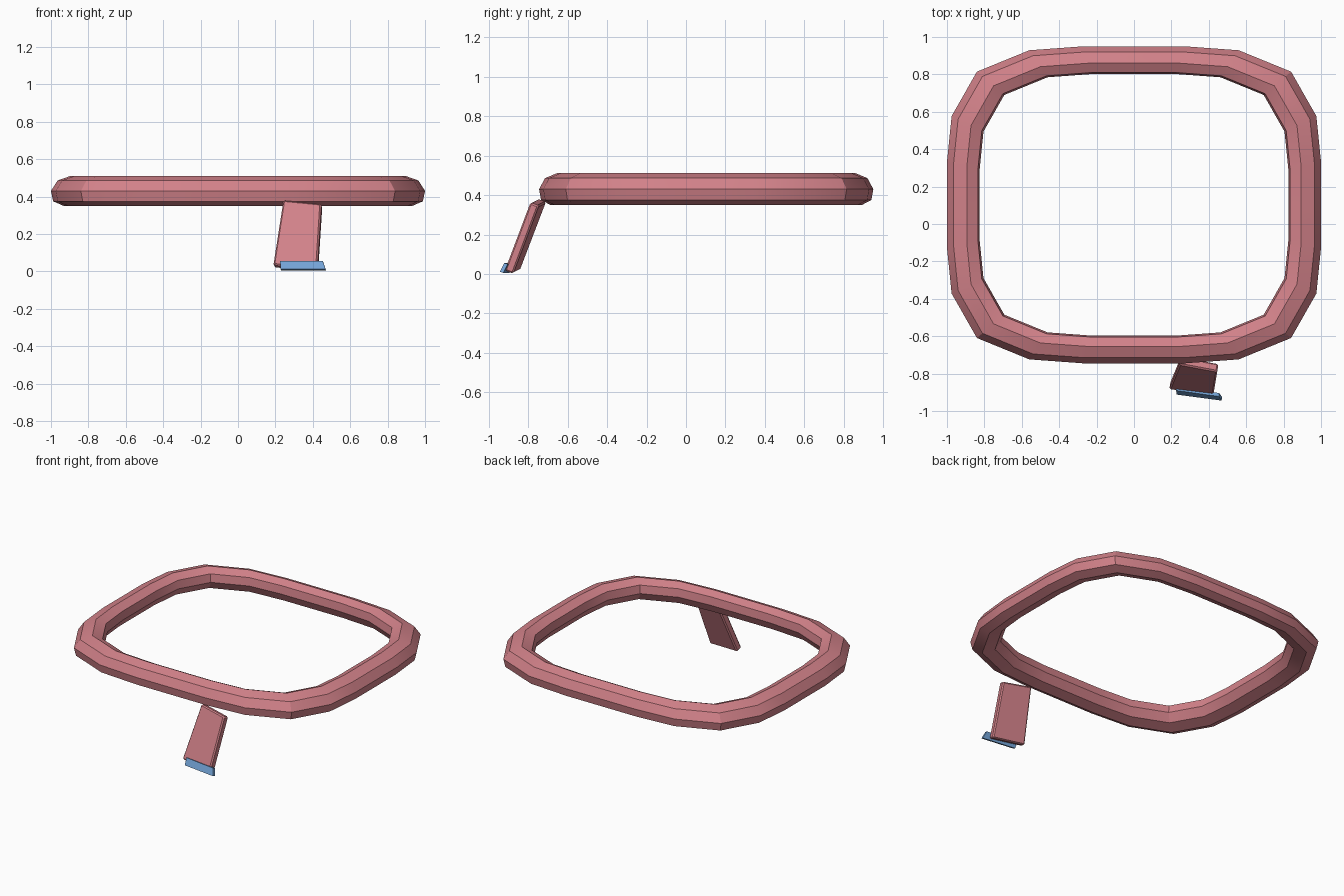
import bpy, bmesh
from mathutils import Vector

cube = bpy.data.objects.get("Cube")
if cube:
    bpy.data.objects.remove(cube, do_unlink=True)


def material(name, rgb):
    m = bpy.data.materials.new(name)
    m.use_nodes = True
    m.diffuse_color = (*rgb, 1)
    bsdf = next(n for n in m.node_tree.nodes if n.type == 'BSDF_PRINCIPLED')
    bsdf.inputs["Base Color"].default_value = (*rgb, 1)
    return m


def finish(bm, name, mat):
    bmesh.ops.recalc_face_normals(bm, faces=bm.faces[:])
    me = bpy.data.meshes.new(name)
    bm.to_mesh(me)
    bm.free()
    me.materials.append(mat)
    ob = bpy.data.objects.new(name, me)
    bpy.context.collection.objects.link(ob)
    return ob


def slab(name, front, depth, bevel, mat):
    """Box from four front corners extruded along a depth vector."""
    bm = bmesh.new()
    a = [bm.verts.new(p) for p in front]
    b = [bm.verts.new(Vector(p) + Vector(depth)) for p in front]
    bm.faces.new(a)
    bm.faces.new(b[::-1])
    for i in range(4):
        j = (i + 1) % 4
        bm.faces.new((a[i], b[i], b[j], a[j]))
    if bevel:
        bmesh.ops.bevel(bm, geom=bm.edges[:], offset=bevel, segments=1,
                        affect='EDGES', clamp_overlap=True)
    return finish(bm, name, mat)


pink = material("dusty pink", (0.64, 0.22, 0.25))
blue = material("soft blue", (0.17, 0.36, 0.66))

# Frame ring: rounded-square path, tilted octagonal section
HALF_X, HALF_Y, CENTRE_Y = 1.0, 0.8475, 0.1025
quarter = [(1.0, 0.27), (0.975, 0.56), (0.84, 0.84), (0.56, 0.975), (0.27, 1.0)]
path = []
for k in range(4):
    for x, y in quarter:
        for _ in range(k):
            x, y = -y, x
        path.append((x, y))

# (inset from the outer rim, height)
section = [(0.0, 0.43), (0.03, 0.486), (0.09, 0.511), (0.14, 0.485),
           (0.148, 0.43), (0.12, 0.375), (0.058, 0.35), (0.01, 0.375)]

bm = bmesh.new()
rings = []
for x, y in path:
    ring = []
    for inset, z in section:
        s = 1 - inset / HALF_Y
        ring.append(bm.verts.new((x * s * HALF_X, y * s * HALF_Y + CENTRE_Y, z)))
    rings.append(ring)
for i, ring in enumerate(rings):
    nxt = rings[(i + 1) % len(rings)]
    for j in range(len(section)):
        k = (j + 1) % len(section)
        bm.faces.new((ring[j], nxt[j], nxt[k], ring[k]))
frame = finish(bm, "frame_ring", pink)
bpy.ops.object.select_all(action='DESELECT')
frame.select_set(True)
bpy.context.view_layer.objects.active = frame
bpy.ops.object.shade_smooth_by_angle(angle=0.52)

# Slanted support hanging from the front of the ring
slab("support_arm",
     [(0.242, -0.752, 0.382), (0.445, -0.79, 0.362),
      (0.423, -0.92, 0.017), (0.188, -0.885, 0.035)],
     (0.007, 0.043, -0.016), 0.008, pink)

# Coloured plate across the support's lower front edge
slab("foot_plate",
     [(0.225, -0.89, 0.056), (0.453, -0.922, 0.056),
      (0.468, -0.944, 0.012), (0.228, -0.912, 0.012)],
     (0.003, 0.018, -0.006), 0, blue)
